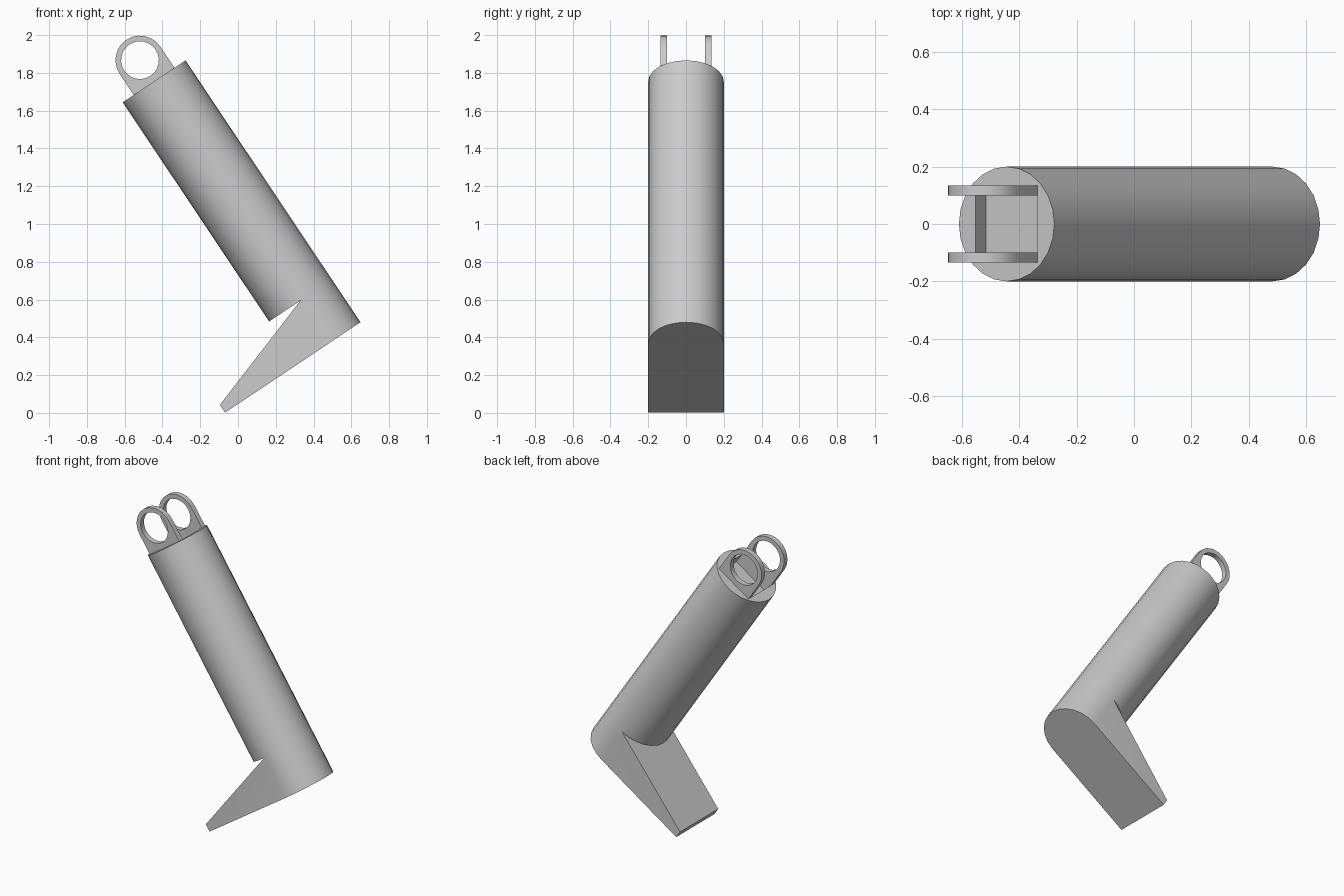
import bpy, bmesh, math
from mathutils import Matrix, Vector

cube = bpy.data.objects.get("Cube")
if cube:
    bpy.data.objects.remove(cube, do_unlink=True)

RADIUS, SEGS = 0.2, 24
LENGTH, CROTCH = 1.667, 1.395
TOE_X, TOE_H = -0.662, 0.05
LUG_R, HOLE_R, LUG_Z = 0.13, 0.1, 0.135
LUG_IN, LUG_OUT = 0.1, 0.135
RECESS = 0.065
TILT = Matrix.Translation((-0.444, 0, 1.755)) @ Matrix.Rotation(math.radians(-33.75), 4, 'Y')

grey = bpy.data.materials.new("plain grey")
grey.use_nodes = True
grey.diffuse_color = (0.6, 0.6, 0.6, 1)
grey.node_tree.nodes["Principled BSDF"].inputs["Base Color"].default_value = (0.6, 0.6, 0.6, 1)


def finish(bm, name):
    """Turn a bmesh into a smooth, sharp-edged, tilted object."""
    bmesh.ops.recalc_face_normals(bm, faces=bm.faces[:])
    for f in bm.faces:
        f.smooth = True
    mesh = bpy.data.meshes.new(name)
    bm.to_mesh(mesh)
    bm.free()
    mesh.materials.append(grey)
    mesh.set_sharp_from_angle(angle=math.radians(30))
    ob = bpy.data.objects.new(name, mesh)
    ob.matrix_world = TILT
    bpy.context.collection.objects.link(ob)
    return ob


# Shaft with the wedge foot growing out of its lower end
bm = bmesh.new()


def ring(z):
    return [bm.verts.new((RADIUS * math.cos(t), RADIUS * math.sin(t), z))
            for t in (math.tau * i / SEGS for i in range(SEGS))]


top, mid = ring(0), ring(-CROTCH)
q = SEGS // 4
heel = {i: bm.verts.new((mid[i].co.x, mid[i].co.y, -LENGTH)) for i in range(-q, q + 1)}
toe_up = {s: bm.verts.new((TOE_X, s * RADIUS, TOE_H - LENGTH)) for s in (-1, 1)}
toe_low = {s: bm.verts.new((TOE_X, s * RADIUS, -LENGTH)) for s in (-1, 1)}
bm.faces.new(top)
bm.faces.new([mid[i] for i in range(q, 3 * q + 1)])
for i in range(SEGS):
    bm.faces.new((top[i - 1], top[i], mid[i], mid[i - 1]))
for i in range(-q, q):
    bm.faces.new((mid[i], mid[i + 1], heel[i + 1], heel[i]))
for s in (-1, 1):
    bm.faces.new((mid[s * q], toe_up[s], toe_low[s], heel[s * q]))
bm.faces.new((mid[-q], mid[q], toe_up[1], toe_up[-1]))
bm.faces.new((toe_up[-1], toe_up[1], toe_low[1], toe_low[-1]))
bm.faces.new([heel[i] for i in range(-q, q + 1)] + [toe_low[1], toe_low[-1]])
shaft = finish(bm, "shaft_and_foot")

# Shallow rectangular recess in the top, between the lugs
bm = bmesh.new()
bmesh.ops.create_cube(bm, size=2, matrix=Matrix.Diagonal((LUG_R, LUG_IN, RECESS, 1)))
cutter = finish(bm, "recess_cutter")
cutter.hide_render = True
mod = shaft.modifiers.new("recess", 'BOOLEAN')
mod.operation, mod.solver, mod.object = 'DIFFERENCE', 'EXACT', cutter
bpy.context.view_layer.update()
cut_mesh = bpy.data.meshes.new_from_object(shaft.evaluated_get(bpy.context.evaluated_depsgraph_get()))
shaft.modifiers.clear()
shaft.data = cut_mesh
cut_mesh.set_sharp_from_angle(angle=math.radians(30))
bpy.data.objects.remove(cutter, do_unlink=True)


# Pair of lugs: round on top, square at the base, with a round eye
def lug(name, side):
    bm = bmesh.new()
    loops = []
    for y in (LUG_IN * side, LUG_OUT * side):
        outer, inner = [], []
        for i in range(SEGS):
            t = math.tau * i / SEGS
            c, s = math.cos(t), math.sin(t)
            k = 1 if s >= 0 else 1 / max(abs(c), abs(s))
            drop = LUG_R if s >= 0 else LUG_Z
            outer.append(bm.verts.new((LUG_R * c * k, y, LUG_Z + drop * s * k)))
            inner.append(bm.verts.new((HOLE_R * c, y, LUG_Z + HOLE_R * s)))
        loops.append((outer, inner))
    (o1, i1), (o2, i2) = loops
    for a, b in ((o1, i1), (o2, i2), (o1, o2), (i1, i2)):
        for i in range(SEGS):
            bm.faces.new((a[i - 1], a[i], b[i], b[i - 1]))
    return finish(bm, name)


lug("front_lug", -1)
lug("back_lug", 1)
